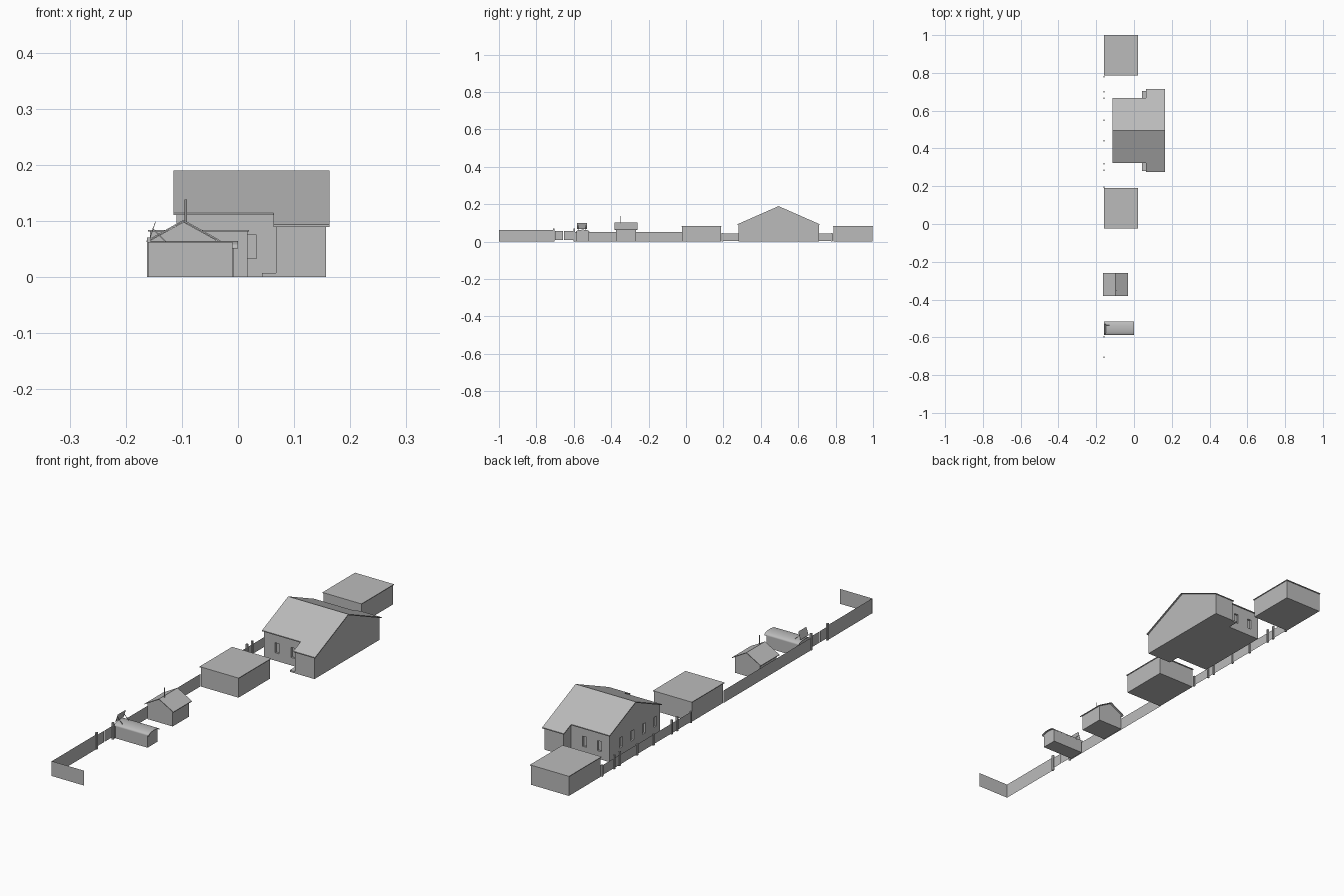
import bpy
import math

cube = bpy.data.objects.get("Cube")
if cube:
    bpy.data.objects.remove(cube, do_unlink=True)

grey = bpy.data.materials.new("plain_grey")
grey.use_nodes = True
colour = (0.5, 0.5, 0.5, 1)
grey.diffuse_color = colour
grey.node_tree.nodes["Principled BSDF"].inputs["Base Color"].default_value = colour


def mesh_object(name, verts, faces):
    mesh = bpy.data.meshes.new(name)
    mesh.from_pydata(verts, [], faces)
    mesh.materials.append(grey)
    obj = bpy.data.objects.new(name, mesh)
    bpy.context.collection.objects.link(obj)
    return obj


def prism(name, profile, axis, lo, hi):
    """Extrude a counter-clockwise (horizontal, z) profile along x or y."""
    n = len(profile)
    place = (lambda a, z, t: (t, a, z)) if axis == "x" else (lambda a, z, t: (a, t, z))
    verts = [place(a, z, t) for t in (lo, hi) for a, z in profile]
    faces = [tuple(range(n))[::-1], tuple(range(n, 2 * n))]
    faces += [(i, (i + 1) % n, n + (i + 1) % n, n + i) for i in range(n)]
    if axis == "y":
        faces = [f[::-1] for f in faces]
    return mesh_object(name, verts, faces)


def box(name, x0, x1, y0, y1, z0, z1):
    return prism(name, [(y0, z0), (y1, z0), (y1, z1), (y0, z1)], "x", x0, x1)


def slab(name, line, axis, lo, hi, thick=0.004):
    """Thin roof whose upper surface follows a line of points."""
    under = [(a, z - thick) for a, z in line]
    return prism(name, under + line[::-1], axis, lo, hi)


def sheet_y(name, x, y0, y1, z0, z1):
    return mesh_object(name, [(x, y0, z0), (x, y1, z0), (x, y1, z1), (x, y0, z1)],
                       [(3, 2, 1, 0)])


# House: gabled main block and wider wing under one slope
RIDGE_Y, RIDGE_Z, SLOPE = 0.495, 0.19, 0.44


def gable(half, drop=0.0):
    eave = RIDGE_Z - SLOPE * half - drop
    return [(RIDGE_Y - half, eave), (RIDGE_Y, RIDGE_Z - drop), (RIDGE_Y + half, eave)]


def house_block(name, half, x0, x1):
    base = [(RIDGE_Y - half, 0), (RIDGE_Y + half, 0)]
    return prism(name, base + gable(half, 0.003)[::-1], "x", x0, x1)


main = house_block("house_main", 0.165, -0.11, 0.068)
house_block("house_wing", 0.215, 0.068, 0.157)
slab("main_roof", gable(0.172), "x", -0.115, 0.063)
slab("wing_roof", gable(0.22), "x", 0.063, 0.163)
for label, y0, y1 in (("front", 0.28, 0.33), ("back", 0.66, 0.705)):
    box(label + "_step", 0.043, 0.068, y0, y1, 0, 0.007)

# Recessed windows
D, W, Z0, Z1 = 0.008, 0.019, 0.033, 0.075
openings = []
for x in (-0.06, 0.014):
    openings.append((x, x + W, 0.32, 0.33 + D))
for x in (-0.072, -0.004):
    openings.append((x, x + W, 0.66 - D, 0.67))
for i in range(4):
    y = 0.35 + 0.075 * i
    openings.append((-0.12, -0.11 + D, y, y + W))
for o in openings:
    cutter = box("window_cutter", *o, Z0, Z1)
    cutter.hide_render = True
    mod = main.modifiers.new("window", "BOOLEAN")
    mod.operation, mod.object, mod.solver = "DIFFERENCE", cutter, "EXACT"
    bpy.context.view_layer.objects.active = main
    bpy.ops.object.modifier_apply(modifier=mod.name)
    bpy.data.objects.remove(cutter, do_unlink=True)

# Two flat-roofed garages
for label, y0 in (("front", -0.025), ("back", 0.785)):
    y1 = y0 + 0.215
    box(label + "_garage", -0.157, 0.017, y0 + 0.004, y1 - 0.004, 0, 0.081)
    box(label + "_garage_roof", -0.16, 0.02, y0, y1, 0.081, 0.084)

# Garden shed with gable roof and chimney pipe
SX = -0.097
prism("shed", [(SX - 0.058, 0), (SX + 0.058, 0), (SX + 0.058, 0.066),
               (SX, 0.098), (SX - 0.058, 0.066)], "y", -0.375, -0.267)
slab("shed_roof", [(SX - 0.066, 0.065), (SX, 0.102), (SX + 0.066, 0.065)],
     "y", -0.382, -0.26, 0.003)
bpy.ops.mesh.primitive_cylinder_add(vertices=12, radius=0.002, depth=0.05,
                                    location=(-0.093, -0.352, 0.113))
chimney = bpy.context.object
chimney.name = "chimney_pipe"
chimney.data.materials.append(grey)

# Small store with barrel roof
arc = []
for i in range(13):
    t = math.pi * i / 12
    arc.append((-0.552 - 0.036 * math.cos(t), 0.053 + 0.011 * math.sin(t)))
prism("store", [(-0.585, 0), (-0.519, 0), (-0.519, 0.053)]
      + [(a, z - 0.001) for a, z in arc[1:-1]][::-1] + [(-0.585, 0.053)],
      "x", -0.155, -0.008)
barrel = slab("store_roof", arc, "x", -0.16, 0.0, 0.002)
bpy.ops.object.select_all(action="DESELECT")
for obj in (barrel, chimney):
    obj.select_set(True)
bpy.context.view_layer.objects.active = barrel
bpy.ops.object.shade_smooth_by_angle(angle=math.radians(40))

# Tilted panel on struts
slab("roof_panel", [(-0.157, 0.07), (-0.147, 0.1)], "y", -0.583, -0.53, 0.003)
for y in (-0.578, -0.537):
    slab("panel_strut", [(-0.152, 0.087), (-0.129, 0.064)], "y", y, y + 0.002, 0.002)

# Fence panels along the boundary
FX = -0.16
mesh_object("end_fence", [(FX, -1, 0), (-0.01, -1, 0), (-0.01, -1, 0.062), (FX, -1, 0.062)],
            [(0, 1, 2, 3)])
for y0, y1, z0, z1 in ((-1, -0.706, 0, 0.062), (-0.7, -0.657, 0.01, 0.057),
                       (-0.653, -0.6, 0.01, 0.057), (-0.595, -0.021, 0, 0.052),
                       (0.19, 0.785, 0.004, 0.045)):
    sheet_y("side_fence", FX + 0.001, y0, y1, z0, z1)

# Posts, with taller ones beside the gates
for y, top in ((-0.706, 0.07), (-0.598, 0.07), (0.195, 0.047), (0.285, 0.06),
               (0.32, 0.06), (0.44, 0.047), (0.55, 0.047), (0.665, 0.06),
               (0.70, 0.06), (0.78, 0.047)):
    box("fence_post", FX - 0.002, FX + 0.005, y - 0.004, y + 0.004, 0, top)
